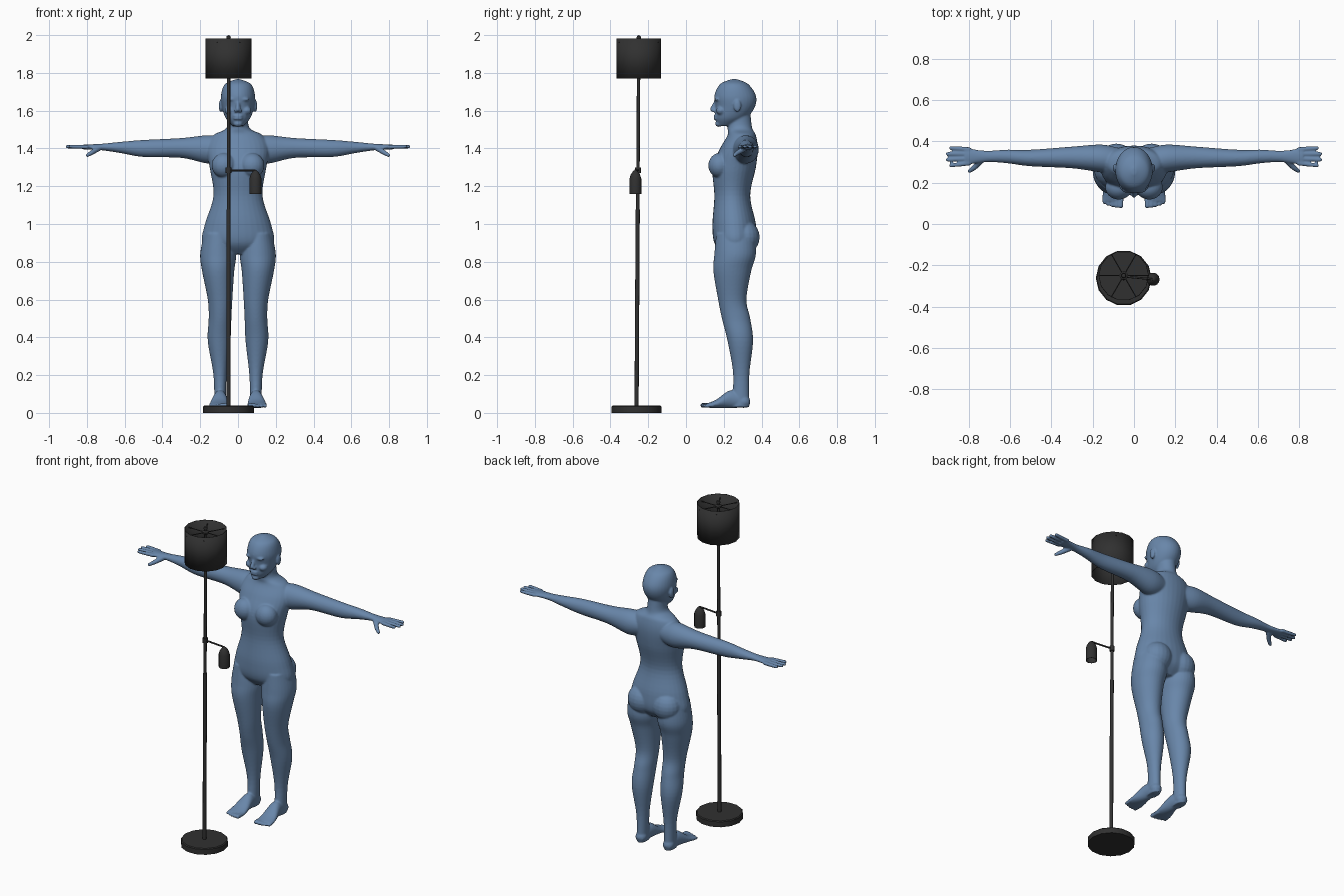
import bpy, bmesh, math
from mathutils import Vector, Matrix

default_cube = bpy.data.objects.get("Cube")
if default_cube:
    bpy.data.objects.remove(default_cube, do_unlink=True)


def make_material(name, *colour):
    material = bpy.data.materials.new(name)
    material.use_nodes = True
    material.diffuse_color = (*colour, 1)
    shader = material.node_tree.nodes["Principled BSDF"]
    shader.inputs["Base Color"].default_value = material.diffuse_color
    return material


muted_blue = make_material("muted blue", .14, .24, .4)
charcoal = make_material("charcoal", .03, .03, .03)


def make_object(name, bm, material):
    bmesh.ops.recalc_face_normals(bm, faces=bm.faces[:])
    mesh = bpy.data.meshes.new(name)
    bm.to_mesh(mesh)
    bm.free()
    mesh.materials.append(material)
    created = bpy.data.objects.new(name, mesh)
    bpy.context.collection.objects.link(created)
    bpy.ops.object.select_all(action="DESELECT")
    created.select_set(True)
    bpy.context.view_layer.objects.active = created
    bpy.ops.object.shade_smooth_by_angle(angle=math.radians(40))
    return created


def smooth_sections(sections, steps=6):
    """Catmull-Rom interpolation between cross-sections."""
    keys = [Vector(section) for section in sections]
    padded = [keys[0]] + keys + [keys[-1]]
    for before, start, end, after in zip(padded, padded[1:], padded[2:], padded[3:]):
        leave, arrive = (end - before) / 2, (after - start) / 2
        for step in range(steps):
            t = step / steps
            ease = t * t * (3 - 2 * t)
            yield (start.lerp(end, ease) + leave * t * (1 - t) ** 2
                   - arrive * t * t * (1 - t))
    yield keys[-1]


def loft(bm, sections, place, sides=32):
    """Closed loft; a section is (station, u low, u high, v low, v high)."""
    loops = []
    for station, u_low, u_high, v_low, v_high in smooth_sections(sections):
        loop = []
        for side in range(sides):
            angle = math.tau * side / sides
            u = (u_low + u_high + (u_high - u_low) * math.cos(angle)) / 2
            v = (v_low + v_high + (v_high - v_low) * math.sin(angle)) / 2
            loop.append(bm.verts.new(place(station, u, v)))
        loops.append(loop)
    for lower, upper in zip(loops, loops[1:]):
        for side in range(sides):
            bm.faces.new((lower[side - 1], lower[side], upper[side], upper[side - 1]))
    bm.faces.new(loops[0])
    bm.faces.new(loops[-1])


def ellipsoid(bm, centre, radii):
    bmesh.ops.create_uvsphere(bm, u_segments=20, v_segments=12, radius=1,
                              matrix=Matrix.Translation(centre) @ Matrix.Diagonal((*radii, 1)))


def rod(bm, start, end, start_radius, end_radius, sides=12):
    start, end = Vector(start), Vector(end)
    turn = (end - start).to_track_quat("Z", "Y").to_matrix().to_4x4()
    bmesh.ops.create_cone(bm, cap_ends=True, segments=sides, radius1=start_radius,
                          radius2=end_radius, depth=(end - start).length,
                          matrix=Matrix.Translation((start + end) / 2) @ turn)


def capsule(bm, start, end, start_radius, end_radius):
    rod(bm, start, end, start_radius, end_radius)
    ellipsoid(bm, start, [start_radius] * 3)
    ellipsoid(bm, end, [end_radius] * 3)


# Torso and head: height, half width, front, back
torso = [(1.6, .055, .22, .34), (1.51, .06, .22, .35), (1.47, .13, .22, .37),
         (1.4, .165, .18, .38), (1.3, .15, .14, .37), (1.15, .13, .15, .34),
         (1, .175, .14, .37), (.9, .19, .15, .37), (.84, .12, .2, .32)]
head = [(1.767, .01, .24, .27), (1.74, .07, .18, .33), (1.68, .09, .15, .37),
        (1.62, .085, .155, .365), (1.56, .065, .155, .32), (1.52, .03, .17, .25)]
# Limbs: station, then the low and high limits of both other axes
leg = [(.95, .03, .18, .16, .36), (.84, .01, .2, .15, .37), (.75, .02, .19, .145, .345),
       (.6, .03, .16, .17, .32), (.5, .035, .155, .19, .34), (.38, .04, .16, .22, .355),
       (.2, .06, .13, .25, .335), (.03, .065, .125, .24, .335)]
foot = [(.33, .07, .12, .03, .08), (.24, .06, .13, .025, .12),
        (.16, .05, .15, .025, .07), (.11, .05, .155, .028, .05)]
arm = [(.08, .24, .37, 1.33, 1.46), (.16, .25, .385, 1.32, 1.47), (.3, .27, .375, 1.35, 1.455),
       (.5, .28, .36, 1.355, 1.445), (.62, .295, .36, 1.375, 1.435),
       (.72, .3, .355, 1.39, 1.425), (.82, .285, .37, 1.395, 1.42)]

body = bmesh.new()
for sections in (torso, head):
    mirrored = [(height, -half, half, front, back) for height, half, front, back in sections]
    loft(body, mirrored, lambda z, x, y: (x, y, z))

for side in (1, -1):
    loft(body, leg, lambda z, x, y: (side * x, y, z))
    loft(body, foot, lambda y, x, z: (side * x, y, z))
    loft(body, arm, lambda x, y, z: (side * x, y, z))

    # Fingers fan out from the palm; the middle ones reach furthest
    for finger in range(4):
        spread = finger - 1.5
        reach = .905 - .008 * spread * spread
        capsule(body, (side * .8, .328 + .023 * spread, 1.408),
                (side * reach, .326 + .028 * spread, 1.41), .011, .01)
    knuckle = (side * .775, .272, 1.377)
    capsule(body, (side * .74, .31, 1.4), knuckle, .016, .013)
    capsule(body, knuckle, (side * .797, .257, 1.364), .013, .01)

    # Toes shorten and thin towards the outside
    for toe in range(5):
        across = side * (.064 + .02 * toe)
        radius = .013 - .001 * toe
        capsule(body, (across, .14, .04), (across, .088 + .001 * toe * toe, .027 + radius),
                radius, radius)

    # Chest, seat and heel
    ellipsoid(body, (side * .074, .178, 1.31), (.066, .06, .066))
    ellipsoid(body, (side * .085, .31, .93), (.088, .08, .088))
    ellipsoid(body, (side * .095, .305, .06), (.034, .036, .034))

    # Brow, eye, cheek, ear and nostril
    ellipsoid(body, (side * .033, .168, 1.66), (.028, .018, .01))
    ellipsoid(body, (side * .034, .178, 1.636), (.015, .014, .01))
    ellipsoid(body, (side * .045, .185, 1.6), (.026, .026, .022))
    ellipsoid(body, (side * .092, .272, 1.625), (.01, .02, .033))
    ellipsoid(body, (side * .011, .147, 1.6), (.01, .012, .01))

# Nose, lips and chin
capsule(body, (0, .158, 1.65), (0, .14, 1.608), .008, .013)
for lip_height in (1.571, 1.558):
    ellipsoid(body, (0, .158, lip_height), (.026, .013, .007))
ellipsoid(body, (0, .174, 1.53), (.024, .02, .016))

# Fuse the overlapping forms into one skin
figure = make_object("human_figure", body, muted_blue)
fuse = figure.modifiers.new("Fuse", "REMESH")
fuse.mode = "VOXEL"
fuse.voxel_size = .005
fuse.use_smooth_shade = True
relax = figure.modifiers.new("Relax", "SMOOTH")
relax.factor = .5
relax.iterations = 6


def lathe(name, profile, centre, sides=14):
    """Turn a profile of (radius, height) points about a vertical axis."""
    bm = bmesh.new()
    points = [bm.verts.new((radius, 0, height)) for radius, height in profile]
    edges = [bm.edges.new(pair) for pair in zip(points, points[1:])]
    bmesh.ops.spin(bm, geom=points + edges, axis=(0, 0, 1), cent=(0, 0, 0),
                   angle=math.tau, steps=sides)
    bmesh.ops.remove_doubles(bm, verts=bm.verts[:], dist=.0001)
    bmesh.ops.translate(bm, verts=bm.verts[:], vec=centre)
    return make_object(name, bm, charcoal)


# Floor lamp: a slightly leaning pole joins the base to the shade
foot_point = Vector((-.05, -.262, 0))
top_point = Vector((-.05, -.25, 1.96))
shade_axis = top_point.xy.to_3d()
lathe("lamp_base", [(0, 0), (.135, 0), (.135, .033), (.13, .038), (0, .038)], foot_point)
shade = lathe("lamp_shade", [(.122, 1.77), (.122, 1.983)], shade_axis)
thickness = shade.modifiers.new("Thickness", "SOLIDIFY")
thickness.thickness = .003
lathe("finial", [(0, 1.95), (.02, 1.955), (.02, 1.965), (.006, 1.97),
                 (.012, 1.985), (.01, 1.995), (0, 2)], shade_axis)
lathe("bulb_socket", [(0, 1.79), (.014, 1.79), (.018, 1.9), (0, 1.91)], shade_axis)

pole = bmesh.new()
middle = foot_point.lerp(top_point, .55)
rod(pole, foot_point, middle, .011, .011)
rod(pole, middle, top_point, .009, .009)
make_object("lamp_pole", pole, charcoal)

spokes = bmesh.new()
for spoke in range(6):
    direction = Matrix.Rotation(math.tau * spoke / 6, 3, "Z") @ Vector((.12, 0, 0))
    rod(spokes, top_point, top_point + direction, .003, .003, sides=6)
make_object("shade_spokes", spokes, charcoal)

# Small reading lamp hanging from a side arm
bracket_point = foot_point.lerp(top_point, .655)
hanger = Vector((.092, -.268, bracket_point.z))
bracket = bmesh.new()
rod(bracket, bracket_point, hanger, .005, .005)
collar = Vector((0, 0, .015))
rod(bracket, bracket_point - collar, bracket_point + collar, .015, .015)
make_object("side_arm", bracket, charcoal)
lathe("side_lamp_shade", [(0, 1.288), (.012, 1.28), (.025, 1.262), (.032, 1.24),
                          (.032, 1.16), (.029, 1.16), (.028, 1.24), (0, 1.25)],
      hanger.xy.to_3d())
